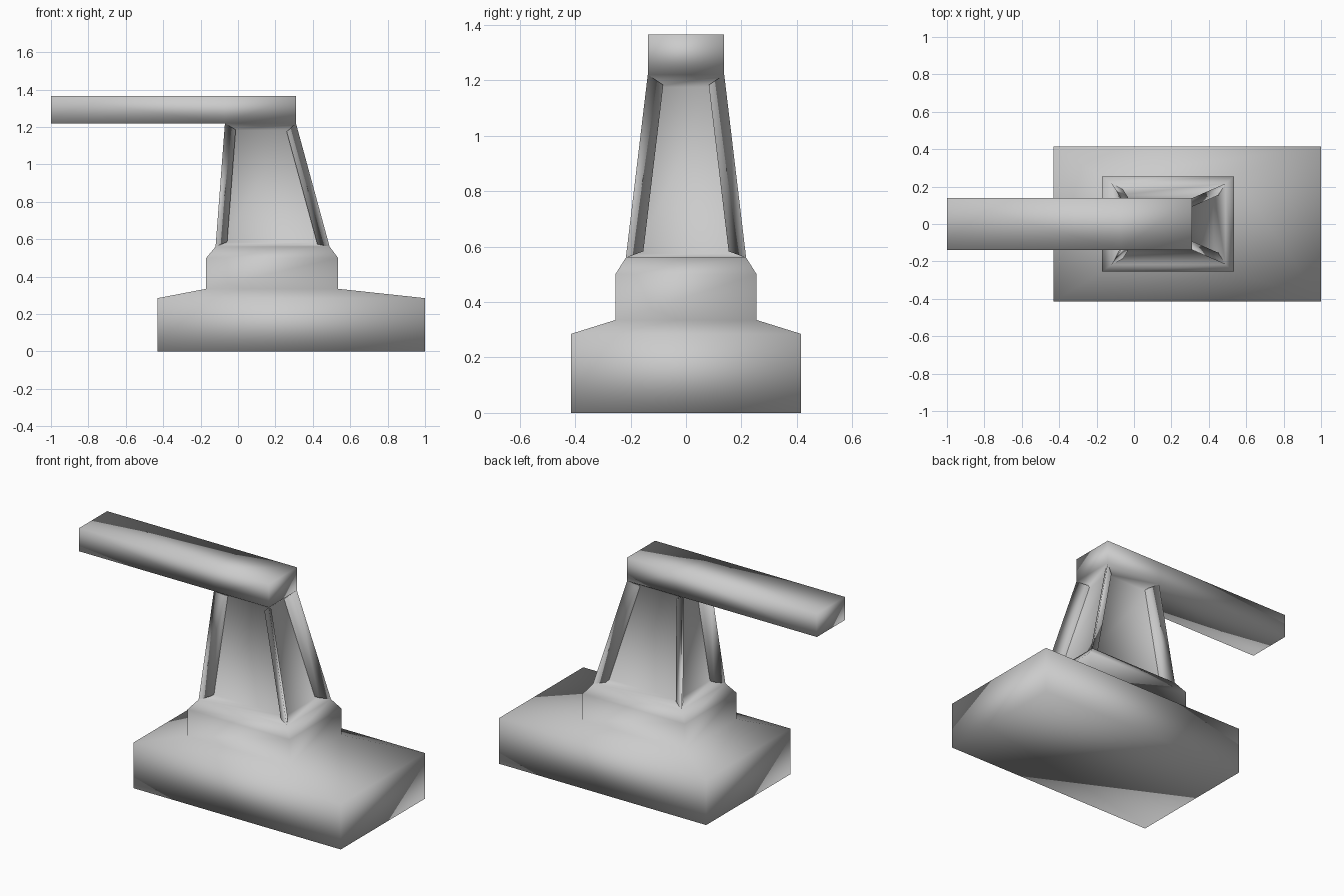
import bpy
import bmesh

cube = bpy.data.objects.get("Cube")
if cube:
    bpy.data.objects.remove(cube, do_unlink=True)

# Single grey material
grey = bpy.data.materials.new("plain_grey")
grey.use_nodes = True
colour = (0.6, 0.6, 0.6, 1)
grey.diffuse_color = colour
grey.node_tree.nodes["Principled BSDF"].inputs["Base Color"].default_value = colour

# Rectangular cross-sections from floor to top: z, x min, x max, half depth
sections = [
    (0.0, -0.43, 1.0, 0.415),
    (0.285, -0.43, 1.0, 0.415),
    (0.335, -0.17, 0.535, 0.255),
    (0.50, -0.17, 0.535, 0.255),
    (0.56, -0.12, 0.49, 0.217),
    (1.22, -0.07, 0.31, 0.138),
    (1.365, -0.07, 0.31, 0.138),
]
TOWER, HEAD = 4, 5   # index of the lower section of each band

bm = bmesh.new()
rings = []
for z, x0, x1, d in sections:
    corners = ((x0, -d), (x1, -d), (x1, d), (x0, d))
    rings.append([bm.verts.new((x, y, z)) for x, y in corners])

# Walls between the sections, then floor and top
bands = []
for low, high in zip(rings, rings[1:]):
    band = []
    for i in range(4):
        j = (i + 1) % 4
        band.append(bm.faces.new((low[i], low[j], high[j], high[i])))
    bands.append(band)
bm.faces.new(reversed(rings[0]))
bm.faces.new(rings[-1])
bm.normal_update()

# Long arm pulled out of the side of the head
arm_face = bands[HEAD][3]
arm = bmesh.ops.extrude_discrete_faces
new = bmesh.ops.extrude_face_region(bm, geom=[arm_face])["geom"]
if arm_face.is_valid:
    bmesh.ops.delete(bm, geom=[arm_face], context="FACES_ONLY")
for v in new:
    if isinstance(v, bmesh.types.BMVert):
        v.co.x = -1.0

# Recessed panels in the four tower walls
bm.normal_update()
bmesh.ops.inset_individual(bm, faces=bands[TOWER], thickness=0.03,
                           depth=-0.06, use_even_offset=True)

bmesh.ops.recalc_face_normals(bm, faces=bm.faces[:])
for f in bm.faces:
    f.smooth = True

mesh = bpy.data.meshes.new("pedestal_with_arm")
bm.to_mesh(mesh)
bm.free()
mesh.materials.append(grey)
obj = bpy.data.objects.new("pedestal_with_arm", mesh)
bpy.context.collection.objects.link(obj)
